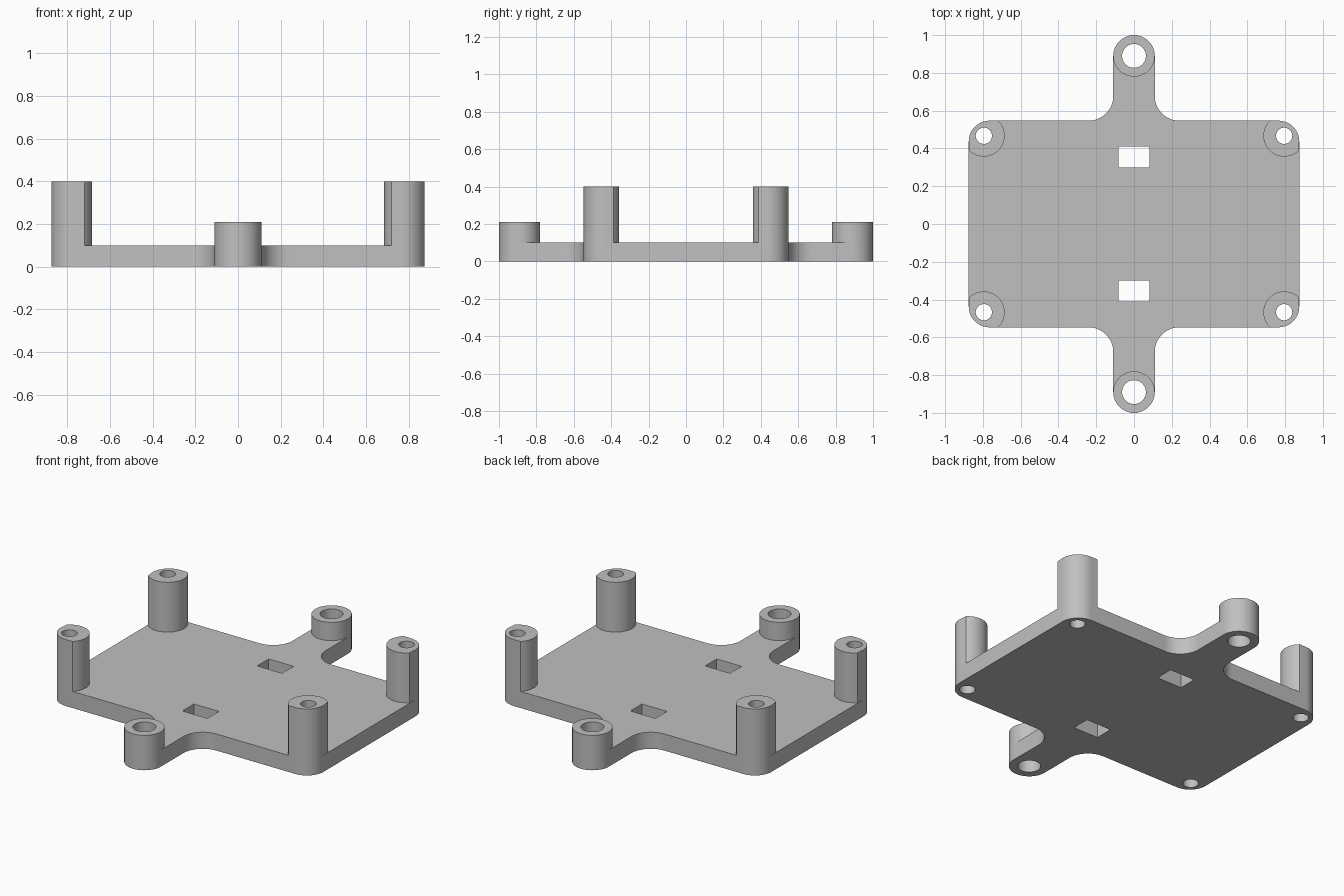
import bpy
from math import sin, cos, radians, degrees, asin

old = bpy.data.objects.get("Cube")
if old:
    bpy.data.objects.remove(old, do_unlink=True)

# Main dimensions
HALF_X, HALF_Y = 0.875, 0.547
CORNER_R, FILLET_R = 0.11, 0.13
BOSS_R, BOSS_Y = 0.11, 0.89
PLATE_TOP, BOSS_TOP, POST_TOP = 0.10, 0.21, 0.40
POST_X, POST_Y, POST_HOLE = 0.795, 0.467, 0.043
BOSS_HOLE = 0.063

grey = bpy.data.materials.new("light grey plastic")
grey.use_nodes = True
colour = (0.53, 0.53, 0.53, 1)
grey.diffuse_color = colour
shader = next(n for n in grey.node_tree.nodes if n.type == 'BSDF_PRINCIPLED')
shader.inputs["Base Color"].default_value = colour


def arc(x, y, r, start, end, steps=16):
    angles = [radians(start + (end - start) * i / steps) for i in range(steps + 1)]
    return [(x + r * cos(a), y + r * sin(a)) for a in angles]


def circle(x, y, r):
    return arc(x, y, r, 0, 360, 48)[:-1]


def flip(points, sx, sy):
    return [(sx * x, sy * y) for x, y in points]


def extrude(name, loops, bottom, top):
    """Solid from an outline followed by its hole outlines."""
    curve = bpy.data.curves.new(name, 'CURVE')
    curve.dimensions = '2D'
    curve.fill_mode = 'BOTH'
    curve.extrude = (top - bottom) / 2
    for loop in loops:
        spline = curve.splines.new('POLY')
        spline.points.add(len(loop) - 1)
        for point, (x, y) in zip(spline.points, loop):
            point.co = (x, y, 0, 1)
        spline.use_cyclic_u = True
    obj = bpy.data.objects.new(name, curve)
    obj.location.z = (top + bottom) / 2
    bpy.context.collection.objects.link(obj)
    bpy.ops.object.select_all(action='DESELECT')
    obj.select_set(True)
    bpy.context.view_layer.objects.active = obj
    bpy.ops.object.convert(target='MESH')
    obj = bpy.context.object
    # Weld caps to walls and face everything outward
    bpy.ops.object.mode_set(mode='EDIT')
    bpy.ops.mesh.select_all(action='SELECT')
    bpy.ops.mesh.remove_doubles(threshold=0.0001)
    bpy.ops.mesh.normals_make_consistent(inside=False)
    bpy.ops.object.mode_set(mode='OBJECT')
    obj.data.materials.clear()
    obj.data.materials.append(grey)
    bpy.ops.object.shade_smooth_by_angle(angle=radians(30))
    return obj


# Base plate: one quarter of the outline, mirrored twice
corner_x, corner_y = HALF_X - CORNER_R, HALF_Y - CORNER_R
quarter = (arc(0, BOSS_Y, BOSS_R, 90, 0)
           + arc(BOSS_R + FILLET_R, HALF_Y + FILLET_R, FILLET_R, 180, 270)
           + arc(corner_x, corner_y, CORNER_R, 90, 0))
half = quarter + flip(quarter, 1, -1)[::-1]
outline = half + flip(half, -1, 1)[::-1][1:-1]

holes = []
for sy in (-1, 1):
    slot = [(-0.083, 0.30), (0.083, 0.30), (0.083, 0.41), (-0.083, 0.41)]
    holes.append(flip(slot, 1, sy))
    holes.append(circle(0, sy * BOSS_Y, BOSS_HOLE))
    for sx in (-1, 1):
        holes.append(circle(sx * POST_X, sy * POST_Y, POST_HOLE))
extrude("base_plate", [outline] + holes, 0, PLATE_TOP)

# Mounting bosses on the two arms
for sy, side in ((-1, "front"), (1, "back")):
    extrude(side + "_boss", [circle(0, sy * BOSS_Y, BOSS_R),
                             circle(0, sy * BOSS_Y, BOSS_HOLE)], PLATE_TOP, BOSS_TOP)

# Corner posts: round inside, trimmed flush with the plate edge outside
trim = degrees(asin((HALF_Y - POST_Y) / BOSS_R))
profile = (arc(POST_X, POST_Y, BOSS_R, 180 - trim, 270 + (90 - trim), 32)
           + arc(corner_x, corner_y, CORNER_R, 0, 90))
for sy, end in ((-1, "front"), (1, "back")):
    for sx, side in ((-1, "right"), (1, "left")):
        extrude(f"{end}_{side}_post",
                [flip(profile, sx, sy), circle(sx * POST_X, sy * POST_Y, POST_HOLE)],
                PLATE_TOP, POST_TOP)
